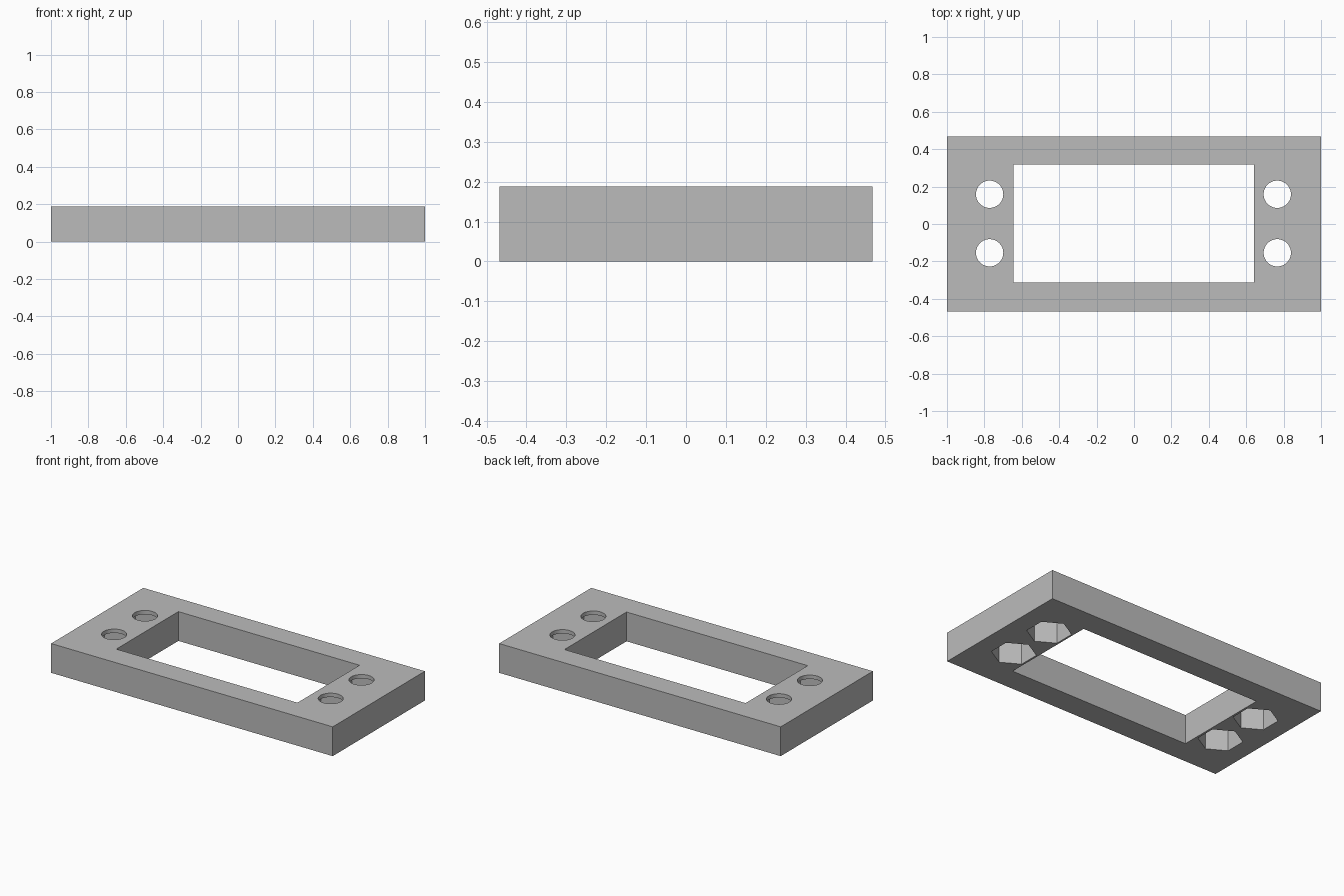
import bpy
import math

if "Cube" in bpy.data.objects:
    bpy.data.objects.remove(bpy.data.objects["Cube"], do_unlink=True)

LENGTH, DEPTH, HEIGHT = 2.0, 0.935, 0.188
ROOF = 0.025  # thin layer left above the nut pockets

grey = bpy.data.materials.new("plain grey")
grey.use_nodes = True
grey.diffuse_color = (0.5, 0.5, 0.5, 1)
grey.node_tree.nodes["Principled BSDF"].inputs["Base Color"].default_value = (0.5, 0.5, 0.5, 1)


def box(name, size, location):
    bpy.ops.mesh.primitive_cube_add(size=1, location=location)
    obj = bpy.context.object
    obj.name = name
    obj.scale = size
    bpy.ops.object.transform_apply(location=True, scale=True)
    return obj


def prism(name, sides, radius, bottom, top, x, y, turn=0):
    bpy.ops.mesh.primitive_cylinder_add(
        vertices=sides, radius=radius, depth=top - bottom,
        location=(x, y, (bottom + top) / 2), rotation=(0, 0, turn))
    obj = bpy.context.object
    obj.name = name
    return obj


def cut(target, cutter):
    cutter.hide_render = True
    mod = target.modifiers.new("cut", "BOOLEAN")
    mod.operation = "DIFFERENCE"
    mod.solver = "EXACT"
    mod.object = cutter
    bpy.context.view_layer.objects.active = target
    bpy.ops.object.modifier_apply(modifier=mod.name)
    bpy.data.objects.remove(cutter, do_unlink=True)


# Rectangular frame with its large window
frame = box("mounting_frame", (LENGTH, DEPTH, HEIGHT), (0, 0, HEIGHT / 2))
cut(frame, box("window_cutter", (1.287, 0.63, 1), (-0.002, 0.002, 0)))

# Four screw holes, each opening into a hexagonal nut pocket underneath
for x in (-0.772, 0.766):
    for y in (-0.154, 0.159):
        cut(frame, prism("nut_pocket_cutter", 6, 0.13, -0.1, HEIGHT - ROOF, x, y))
        cut(frame, prism("screw_hole_cutter", 48, 0.073, 0.1, HEIGHT + 0.1, x, y))

frame.data.materials.clear()
frame.data.materials.append(grey)
for face in frame.data.polygons:
    face.material_index = 0

# Smooth the round holes while keeping every real edge sharp
bpy.ops.object.select_all(action="DESELECT")
frame.select_set(True)
bpy.context.view_layer.objects.active = frame
bpy.ops.object.shade_smooth_by_angle(angle=math.radians(30))
